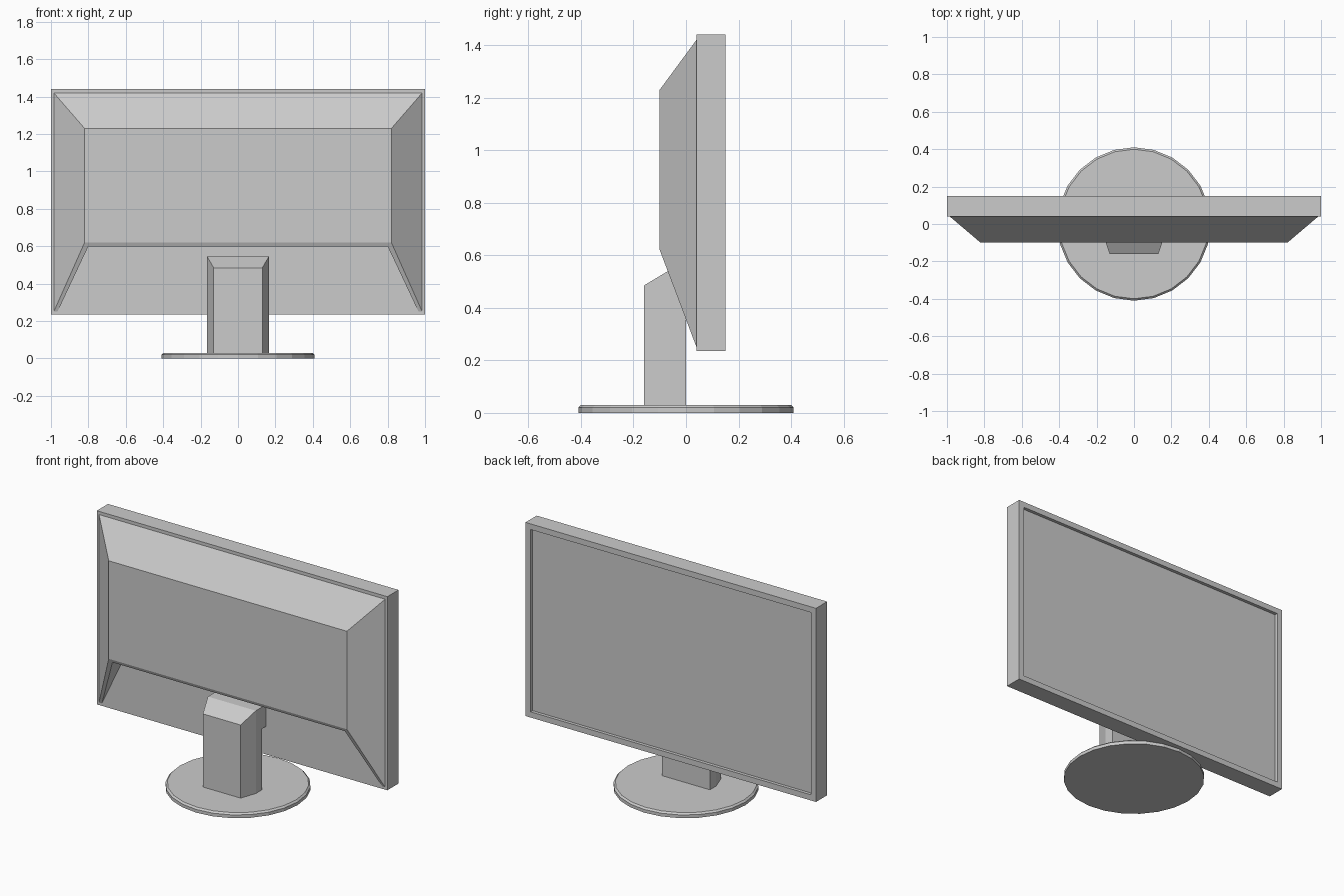
import bpy, bmesh
from mathutils import Vector, Matrix

cube = bpy.data.objects.get("Cube")
if cube:
    bpy.data.objects.remove(cube, do_unlink=True)

grey = bpy.data.materials.new("light_grey")
grey.use_nodes = True
grey.diffuse_color = (0.6, 0.6, 0.6, 1)
grey.node_tree.nodes["Principled BSDF"].inputs["Base Color"].default_value = (0.6, 0.6, 0.6, 1)


def finish(name, bm):
    bmesh.ops.recalc_face_normals(bm, faces=bm.faces)
    mesh = bpy.data.meshes.new(name)
    bm.to_mesh(mesh)
    bm.free()
    mesh.materials.append(grey)
    obj = bpy.data.objects.new(name, mesh)
    bpy.context.collection.objects.link(obj)
    return obj


def box(low, high):
    bm = bmesh.new()
    low, high = Vector(low), Vector(high)
    bmesh.ops.create_cube(bm, size=1, matrix=Matrix.Translation((low + high) / 2)
                          @ Matrix.Diagonal((*(high - low), 1)))
    return bm


def facing(bm, axis):
    bm.normal_update()
    return [f for f in bm.faces if f.normal.dot(Vector(axis)) > 0.9]


def raise_face(bm, face, offset):
    new = bmesh.ops.extrude_discrete_faces(bm, faces=[face])["faces"][0]
    bmesh.ops.translate(bm, verts=new.verts, vec=offset)
    return new


# Screen frame with the display sunk into the +y side
bm = box((-1, 0.04, 0.235), (1, 0.15, 1.44))
screen = facing(bm, (0, 1, 0))[0]
bmesh.ops.inset_region(bm, faces=[screen], thickness=0.05)
raise_face(bm, screen, (0, -0.02, 0))
finish("screen_frame", bm)

# Tapered rear shell, its lower slope cut open down to the frame
bm = bmesh.new()
corners = {
    "rim_low": (0.985, 0.04, 0.25), "rim_top": (0.985, 0.04, 1.42),
    "back_low": (0.82, -0.10, 0.62), "back_top": (0.82, -0.10, 1.23),
    "cut_top": (0.80, -0.092, 0.60), "cut_deep": (0.80, 0.04, 0.60),
    "cut_low": (0.965, 0.04, 0.25),
}
left = {k: bm.verts.new(p) for k, p in corners.items()}
right = {k: bm.verts.new((-p[0], p[1], p[2])) for k, p in corners.items()}
for side in (left, right):
    for keys in (("rim_low", "rim_top", "back_top", "back_low"),
                 ("back_low", "cut_top", "cut_low", "rim_low"),
                 ("cut_top", "cut_deep", "cut_low")):
        bm.faces.new([side[k] for k in keys])
for a, b in (("rim_top", "back_top"), ("back_top", "back_low"),
             ("back_low", "cut_top"), ("cut_top", "cut_deep")):
    bm.faces.new((left[a], left[b], right[b], right[a]))
finish("rear_shell", bm)

# Stand column with chamfered sides and a sloping top
bm = bmesh.new()
outline = [(0.13, -0.16, 0.485), (0.165, -0.06, 0.545), (0.165, 0.0, 0.545)]
outline += [(-x, y, z) for x, y, z in reversed(outline)]
top = [bm.verts.new(p) for p in outline]
foot = [bm.verts.new((x, y, 0.025)) for x, y, z in outline]
for i in range(len(top)):
    j = (i + 1) % len(top)
    bm.faces.new((foot[i], foot[j], top[j], top[i]))
bm.faces.new((top[0], top[1], top[4], top[5]))
bm.faces.new((top[1], top[2], top[3], top[4]))
bm.faces.new(foot)
finish("stand_column", bm)

# Bracket joining the column to the frame
finish("stand_bracket", box((-0.165, 0, 0.41), (0.165, 0.04, 0.545)))

# Round base with a bevelled upper edge
bm = bmesh.new()
bmesh.ops.create_cone(bm, cap_ends=True, segments=24, radius1=0.41, radius2=0.41,
                      depth=0.02, matrix=Matrix.Translation((0, 0, 0.01)))
lid = raise_face(bm, facing(bm, (0, 0, 1))[0], (0, 0, 0.01))
bmesh.ops.scale(bm, verts=lid.verts, vec=(0.975, 0.975, 1))
finish("stand_base", bm)
